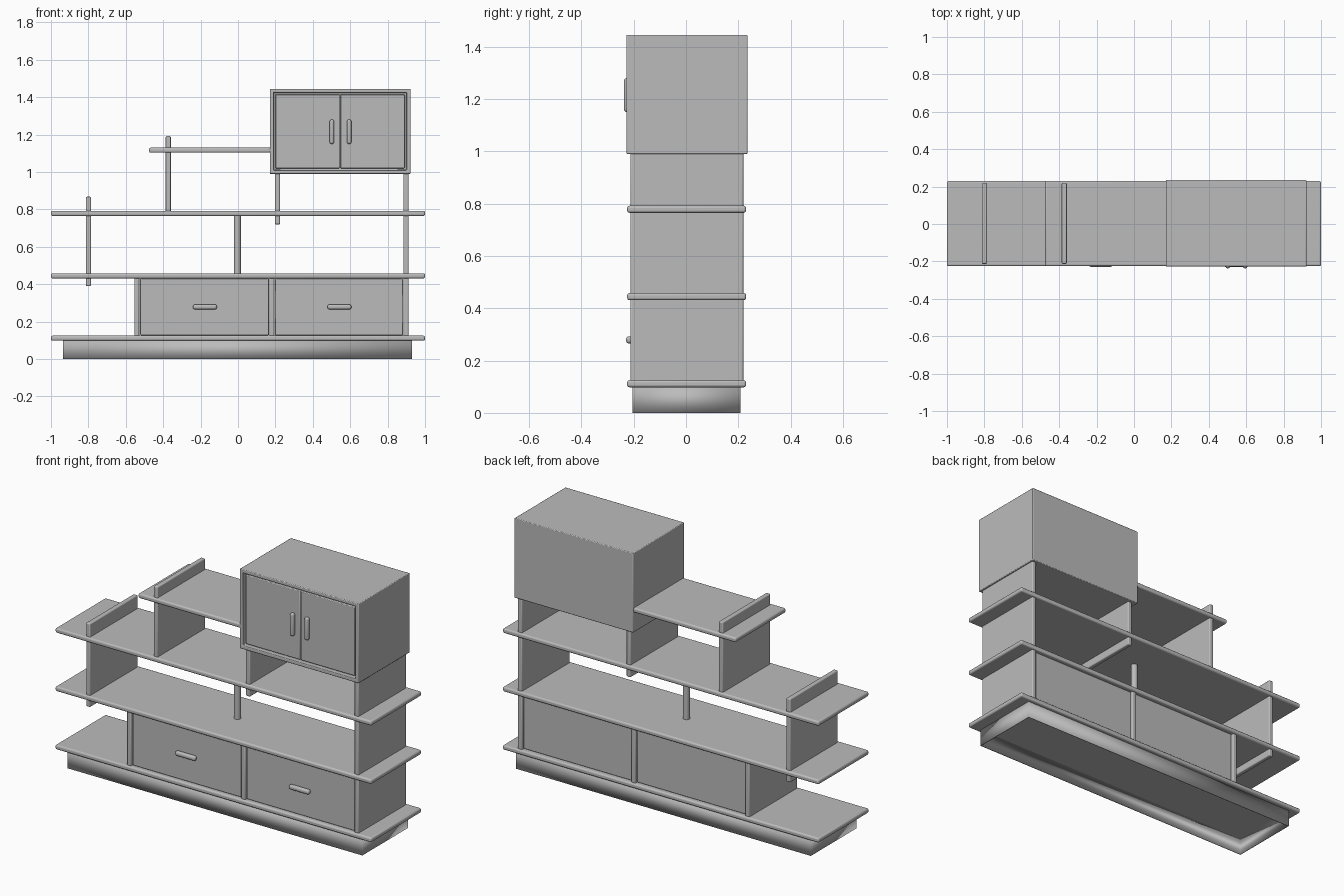
import bpy
import bmesh
from mathutils import Matrix, Vector

cube = bpy.data.objects.get("Cube")
if cube:
    bpy.data.objects.remove(cube, do_unlink=True)

grey = bpy.data.materials.new("light grey")
grey.use_nodes = True
grey.diffuse_color = (0.5, 0.5, 0.5, 1)
grey.node_tree.nodes["Principled BSDF"].inputs["Base Color"].default_value = (0.5, 0.5, 0.5, 1)


def finish(name, bm, bevel=0, segments=3):
    mesh = bpy.data.meshes.new(name)
    bmesh.ops.recalc_face_normals(bm, faces=bm.faces)
    bm.to_mesh(mesh)
    bm.free()
    mesh.materials.append(grey)
    ob = bpy.data.objects.new(name, mesh)
    bpy.context.collection.objects.link(ob)
    if bevel:
        mod = ob.modifiers.new("rounded edges", "BEVEL")
        mod.width = bevel
        mod.segments = segments
    bpy.ops.object.select_all(action="DESELECT")
    ob.select_set(True)
    bpy.context.view_layer.objects.active = ob
    bpy.ops.object.shade_smooth_by_angle(angle=0.7)
    return ob


def box_mesh(x, y, z):
    """Box spanning the given (low, high) ranges."""
    bm = bmesh.new()
    bmesh.ops.create_cube(bm, size=1)
    spans = (x, y, z)
    for v in bm.verts:
        v.co = Vector([(lo + hi) / 2 + c * (hi - lo) for c, (lo, hi) in zip(v.co, spans)])
    return bm


def box(name, x, y, z, bevel=0, segments=3):
    return finish(name, box_mesh(x, y, z), bevel, segments)


SHELF_Y = (-0.225, 0.23)
PANEL_Y = (-0.213, 0.219)

# Hollow plinth, open underneath
bm = box_mesh((-0.935, 0.93), (-0.205, 0.208), (0, 0.102))
caps = [f for f in bm.faces if abs(f.normal.z) > 0.5]
bmesh.ops.delete(bm, geom=caps, context="FACES_ONLY")
plinth = finish("plinth", bm)
wall = plinth.modifiers.new("wall thickness", "SOLIDIFY")
wall.thickness = 0.006

# Shelves with rounded edges
for name, x, z in (("bottom_shelf", (-1, 1), 0.098),
                   ("middle_shelf", (-1, 1), 0.431),
                   ("upper_shelf", (-1, 1), 0.765),
                   ("top_shelf", (-0.475, 0.18), 1.103)):
    box(name, x, SHELF_Y, (z, z + 0.027), 0.009)

# Upright panels, some passing through the shelves
for name, x, z in (("left_bookend_panel", -0.8, (0.39, 0.868)),
                   ("top_bookend_panel", -0.373, (0.785, 1.192)),
                   ("hanging_panel", 0.211, (0.72, 1.0)),
                   ("drawer_outer_panel", -0.541, (0.12, 0.437)),
                   ("drawer_centre_panel", 0.181, (0.12, 0.437)),
                   ("end_panel_low", 0.898, (0.12, 0.437)),
                   ("end_panel_middle", 0.898, (0.45, 0.77)),
                   ("end_panel_high", 0.898, (0.785, 1.0))):
    box(name, (x - 0.0135, x + 0.0135), PANEL_Y, z, 0.006)

# Round centre post
bm = bmesh.new()
bmesh.ops.create_cone(bm, cap_ends=True, segments=24, radius1=0.018, radius2=0.018,
                      depth=0.33, matrix=Matrix.Translation((-0.003, 0, 0.61)))
finish("centre_post", bm)


def handle(name, x, z, y, vertical):
    """Rounded bar pull, with its front at depth y."""
    half_x, half_z = (0.0125, 0.065) if vertical else (0.064, 0.0135)
    box(name, (x - half_x, x + half_x), (y, y + 0.025),
        (z - half_z, z + half_z), 0.011, 4)


# Drawers filling the low bays
for side, lo, hi in (("right", -0.523, 0.165), ("left", 0.197, 0.883)):
    box(side + "_drawer", (lo, hi), (-0.205, 0.208), (0.127, 0.43), 0.004, 2)
    handle(side + "_drawer_handle", (lo + hi) / 2 + 0.002, 0.279, -0.229, False)

# Wall cabinet carcass with a recessed front
bm = box_mesh((0.17, 0.922), (-0.228, 0.235), (0.99, 1.445))
front = [f for f in bm.faces if f.normal.y < -0.5]
bmesh.ops.inset_region(bm, faces=front, thickness=0.028)
hole = bmesh.ops.extrude_face_region(bm, geom=front)
bmesh.ops.translate(bm, vec=(0, 0.03, 0),
                    verts=[g for g in hole["geom"] if isinstance(g, bmesh.types.BMVert)])
bmesh.ops.delete(bm, geom=front, context="FACES")
finish("cabinet", bm, 0.004, 2)

# Cabinet doors and pulls
for side, lo, hi, pull in (("right", 0.2, 0.544, 0.502), ("left", 0.548, 0.892, 0.594)):
    box(side + "_door", (lo, hi), (-0.218, -0.19), (1.02, 1.415), 0.004, 2)
    handle(side + "_door_handle", pull, 1.215, -0.237, True)
